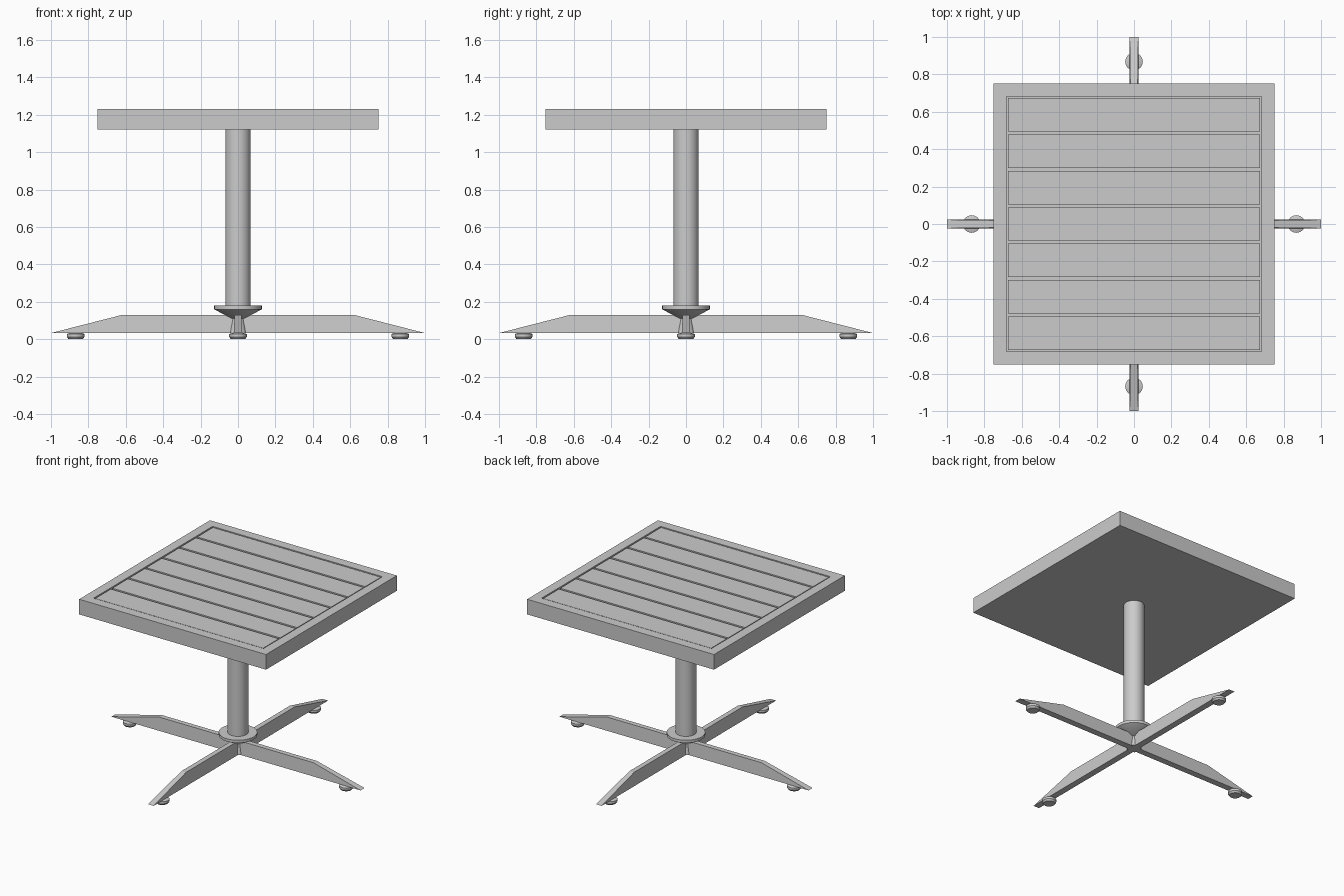
import bpy, bmesh, math
from mathutils import Matrix

if "Cube" in bpy.data.objects:
    bpy.data.objects.remove(bpy.data.objects["Cube"])


def finish(name, bm, smooth=False):
    bmesh.ops.recalc_face_normals(bm, faces=bm.faces)
    me = bpy.data.meshes.new(name)
    bm.to_mesh(me)
    bm.free()
    ob = bpy.data.objects.new(name, me)
    bpy.context.collection.objects.link(ob)
    if smooth:
        bpy.ops.object.select_all(action='DESELECT')
        ob.select_set(True)
        bpy.context.view_layer.objects.active = ob
        bpy.ops.object.shade_smooth_by_angle(angle=math.radians(30))
    return ob


def box(name, x, y, z):
    bm = bmesh.new()
    bmesh.ops.create_cube(bm, size=1)
    for v in bm.verts:
        v.co = [r[0] + (c + 0.5) * (r[1] - r[0]) for c, r in zip(v.co, (x, y, z))]
    return finish(name, bm)


def lathe(name, profile, at=(0, 0), n=32):
    # stack of rings, capped at both ends
    bm = bmesh.new()
    rings = [[bm.verts.new((at[0] + r * math.cos(2 * math.pi * i / n),
                            at[1] + r * math.sin(2 * math.pi * i / n), z))
              for i in range(n)] for r, z in profile]
    for a, b in zip(rings, rings[1:]):
        for i in range(n):
            j = (i + 1) % n
            bm.faces.new((a[i], a[j], b[j], b[i]))
    bm.faces.new(rings[0])
    bm.faces.new(rings[-1])
    return finish(name, bm, True)


# table top: square frame around a recessed panel
HALF, INNER, Z0, Z1 = 0.75, 0.682, 1.12, 1.23
FLOOR = Z1 - 0.02
bm = bmesh.new()
loops = [[bm.verts.new((sx * h, sy * h, z)) for sx, sy in ((-1, -1), (1, -1), (1, 1), (-1, 1))]
         for h, z in ((HALF, Z0), (HALF, Z1), (INNER, Z1), (INNER, FLOOR))]
for a, b in zip(loops, loops[1:]):
    for i in range(4):
        j = (i + 1) % 4
        bm.faces.new((a[i], a[j], b[j], b[i]))
bm.faces.new(loops[0])
bm.faces.new(loops[-1])
finish("top_frame", bm)

# seven slats running along x with narrow gaps
N, GAP = 7, 0.016
pitch = 2 * INNER / N
for k in range(N):
    y = -INNER + k * pitch
    box(f"slat_{k + 1}", (-INNER + GAP / 2, INNER - GAP / 2),
        (y + GAP / 2, y + pitch - GAP / 2), (FLOOR, Z1 - 0.003))

# column, flange and hub
lathe("column", [(0.068, 0.17), (0.068, Z0)])
lathe("flange", [(0.035, 0.11), (0.127, 0.16), (0.127, 0.18), (0.068, 0.18)])
lathe("hub", [(0.048, 0.034), (0.03, 0.13)], n=16)

# four tapered legs, each with a round foot
leg_profile = [(0, 0.033), (1.0, 0.033), (0.62, 0.13), (0, 0.13)]
for k, side in enumerate(("right", "back", "left", "front")):
    ang = k * math.pi / 2
    bm = bmesh.new()
    sides = []
    for s in (-1, 1):
        sides.append([bm.verts.new((x, s * (0.023 if z < 0.1 else 0.018), z))
                      for x, z in leg_profile])
    a, b = sides
    bm.faces.new(a)
    bm.faces.new(b)
    for i in range(4):
        j = (i + 1) % 4
        bm.faces.new((a[i], a[j], b[j], b[i]))
    bmesh.ops.rotate(bm, verts=bm.verts, cent=(0, 0, 0), matrix=Matrix.Rotation(ang, 3, 'Z'))
    finish(f"{side}_leg", bm)
    lathe(f"{side}_foot", [(0.038, 0), (0.047, 0.012), (0.047, 0.028), (0.03, 0.034)],
          (0.868 * math.cos(ang), 0.868 * math.sin(ang)), 24)
